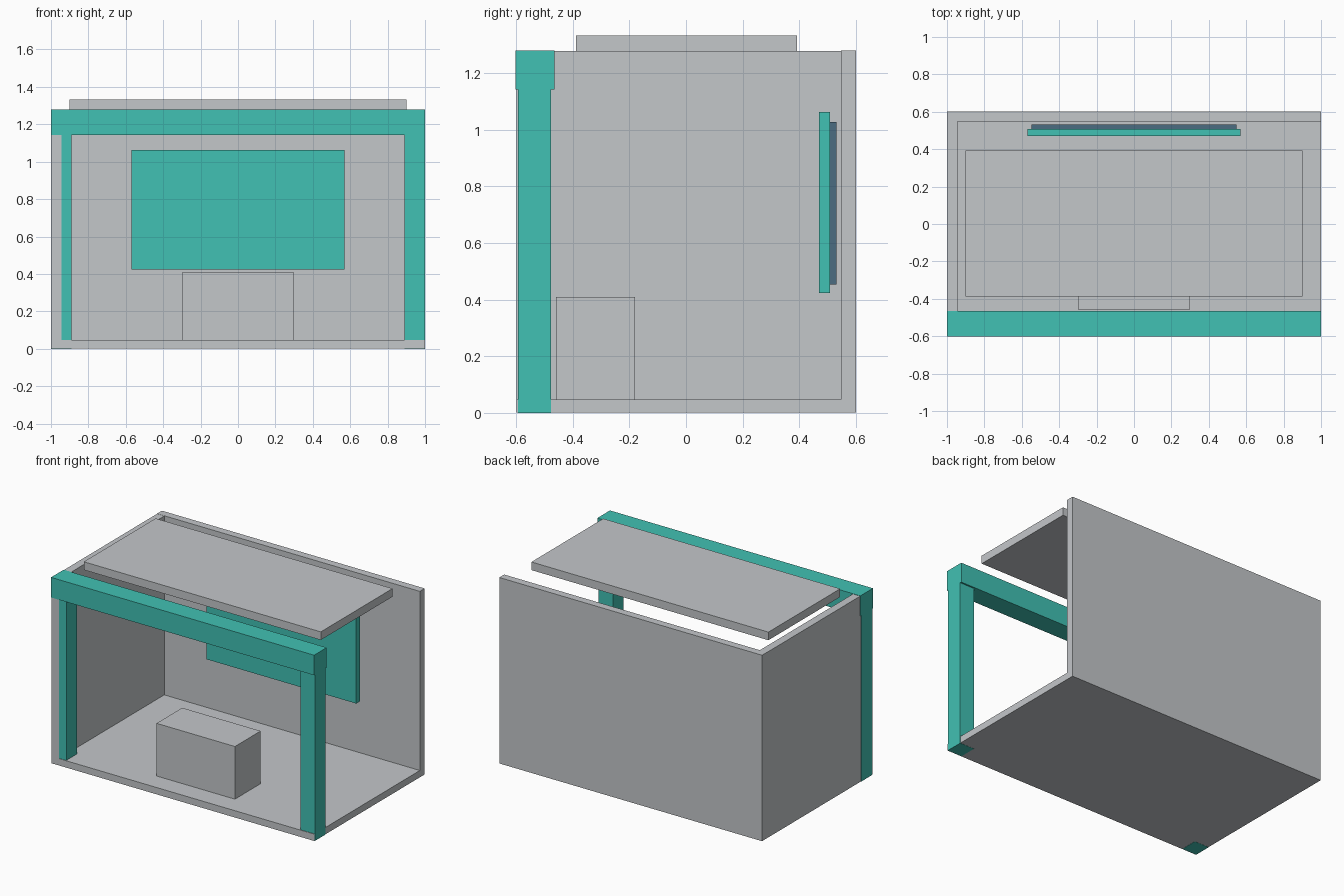
import bpy

if "Cube" in bpy.data.objects:
    bpy.data.objects.remove(bpy.data.objects["Cube"])


def material(name, rgb):
    m = bpy.data.materials.new(name)
    m.diffuse_color = (*rgb, 1.0)
    m.use_nodes = True
    m.node_tree.nodes["Principled BSDF"].inputs["Base Color"].default_value = m.diffuse_color
    return m


GREY = material("light_grey", (0.55, 0.57, 0.59))
TEAL = material("teal", (0.053, 0.533, 0.451))
SLATE = material("slate_blue", (0.07, 0.15, 0.22))


def box(name, x, y, z, mat):
    """Flat-faced box from its (min, max) range on each axis."""
    ranges = (x, y, z)
    bpy.ops.mesh.primitive_cube_add(size=1, location=[(a + b) / 2 for a, b in ranges])
    ob = bpy.context.object
    ob.name = name
    ob.scale = [b - a for a, b in ranges]
    bpy.ops.object.transform_apply(location=False, rotation=False, scale=True)
    ob.data.materials.append(mat)
    return ob


# Open booth shell: floor, back wall and one side wall (right side stays open)
box("floor", (-0.999, 0.999), (-0.598, 0.601), (0.001, 0.048), GREY)
box("back_wall", (-0.999, 0.999), (0.548, 0.601), (0.001, 1.279), GREY)
box("left_wall", (-0.999, -0.944), (-0.598, 0.601), (0.001, 1.278), GREY)

# Front portal: two posts and a header beam
for side, label in ((-1, "left"), (1, "right")):
    x = sorted((side * 0.89, side * 1.0))
    box(label + "_post", x, (-0.594, -0.476), (0.0, 1.16), TEAL)
box("header_beam", (-1.0, 1.0), (-0.602, -0.465), (1.142, 1.28), TEAL)

# Floating canopy panel
box("canopy", (-0.901, 0.901), (-0.388, 0.392), (1.276, 1.332), GREY)

# Counter on the floor
box("counter", (-0.298, 0.298), (-0.459, -0.18), (0.04, 0.41), GREY)

# Display panel with its dark backing in front of the back wall
box("display_panel", (-0.57, 0.57), (0.47, 0.509), (0.423, 1.062), TEAL)
box("display_backing", (-0.549, 0.549), (0.509, 0.531), (0.454, 1.027), SLATE)
